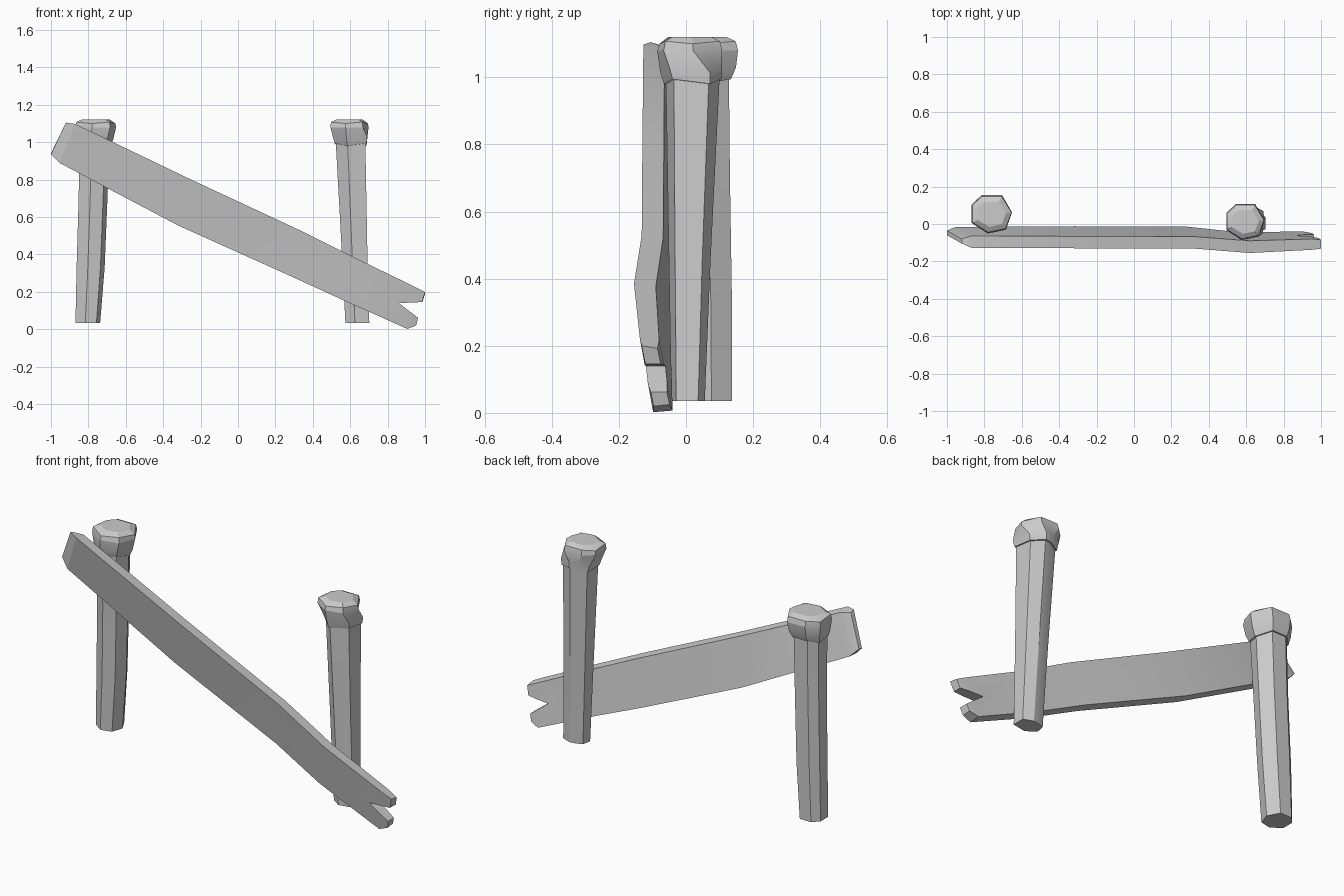
import bpy
import bmesh
import math
from mathutils import Vector

old = bpy.data.objects.get("Cube")
if old:
    bpy.data.objects.remove(old, do_unlink=True)

grey = bpy.data.materials.new("weathered grey")
grey.use_nodes = True
colour = (0.6, 0.6, 0.6, 1)
grey.diffuse_color = colour
grey.node_tree.nodes["Principled BSDF"].inputs["Base Color"].default_value = colour


def loft(name, rings):
    """Skin a closed solid through rings with equal point counts."""
    bm = bmesh.new()
    rows = [[bm.verts.new(p) for p in ring] for ring in rings]
    for a, b in zip(rows, rows[1:]):
        for i in range(len(a)):
            j = (i + 1) % len(a)
            bm.faces.new((a[i], a[j], b[j], b[i]))
    bm.faces.new(rows[0])
    bm.faces.new(rows[-1])
    bmesh.ops.recalc_face_normals(bm, faces=bm.faces)
    mesh = bpy.data.meshes.new(name)
    bm.to_mesh(mesh)
    bm.free()
    mesh.materials.append(grey)
    obj = bpy.data.objects.new(name, mesh)
    bpy.context.collection.objects.link(obj)
    return obj


def smooth(obj):
    bpy.ops.object.select_all(action="DESELECT")
    obj.select_set(True)
    bpy.context.view_layer.objects.active = obj
    bpy.ops.object.shade_smooth_by_angle(angle=math.radians(20))


# Rough hewn outlines, scaled to each ring of a post or cap
ROUND = [(.5, 1), (1, .1), (.7, -.8), (-.2, -1), (-1, -.45), (-1, .5), (-.5, 1)]
SQUARE = [(.2, 1), (1, .6), (1, -.7), (-.2, -1), (-1, -.3), (-.85, .65), (-.3, .9)]


def ring(outline, z, cx, cy, rx, ry, zigzag=0):
    return [(cx + rx * x, cy + ry * y, z + zigzag * (-1) ** i)
            for i, (x, y) in enumerate(outline)]


# Posts: outline, then rows of height, centre x, centre y, radius x, radius y
posts = {
    "right": (ROUND, [(.035, -.803, .069, .066, .068), (.33, -.788, .067, .075, .07),
                      (.7, -.775, .058, .077, .073), (.995, -.768, .05, .08, .078)]),
    "left": (SQUARE, [(.035, .638, .006, .064, .05), (.45, .622, .011, .069, .062),
                      (.995, .602, .02, .079, .08)]),
}
for side, (outline, rows) in posts.items():
    smooth(loft(side + "_post", [ring(outline, *r) for r in rows]))

# Caps: flare abruptly from the shaft outline, with chamfered tops
caps = (("right", -.76, .052, .108, .103), ("left", .596, .011, .102, .097))
for side, cx, cy, wide, deep in caps:
    outline, rows = posts[side]
    _, nx, ny, rx, ry = rows[-1]
    smooth(loft(side + "_post_cap", [
        ring(outline, .988, nx, ny, rx + .006, ry + .006, .007),
        ring(outline, 1.022, (nx + cx) / 2, (ny + cy) / 2, wide * .9, deep * .95, .007),
        ring(ROUND, 1.08, cx, cy, wide, deep),
        ring(ROUND, 1.104, cx, cy, wide * .97, deep * .93, .004),
        ring(ROUND, 1.121, cx, cy, wide * .7, deep * .65),
    ]))


# Plank: slanting board whose lower edge leans back by the lean amount
def section(tx, tz, bx, bz, front, back, lean):
    return [Vector(p) for p in (
        (tx, front, tz), (tx, back, tz - .008),
        (bx, back + lean, bz + .005), (bx, front + lean, bz))]


plank = loft("fallen_plank", [section(*s) for s in (
    (-.92, 1.105, -1, .935, -.105, -.08, .045),
    (-.87, 1.098, -.955, .89, -.127, -.064, .048),
    (-.25, .80, -.32, .555, -.13, -.066, .054),
    (.33, .53, .28, .285, -.132, -.068, .054),
    (.62, .385, .56, .157, -.155, -.09, .046),
    (.95, .225, .905, .002, -.138, -.08, .04),
    (1, .2, .952, .02, -.132, -.085, .036),
)])

# Split end of the plank, cut as a wedge
wedge = [(.86, .14), (.97, .145), (1.1, .15), (1.1, -.05), (.965, .06)]
cutter = loft("notch_cutter", [[(x, y, z) for x, z in wedge] for y in (-.3, .1)])
cutter.hide_render = True
cut = plank.modifiers.new("notch", "BOOLEAN")
cut.operation = "DIFFERENCE"
cut.solver = "EXACT"
cut.object = cutter
smooth(plank)
bpy.ops.object.modifier_apply(modifier=cut.name)
bpy.data.objects.remove(cutter, do_unlink=True)
